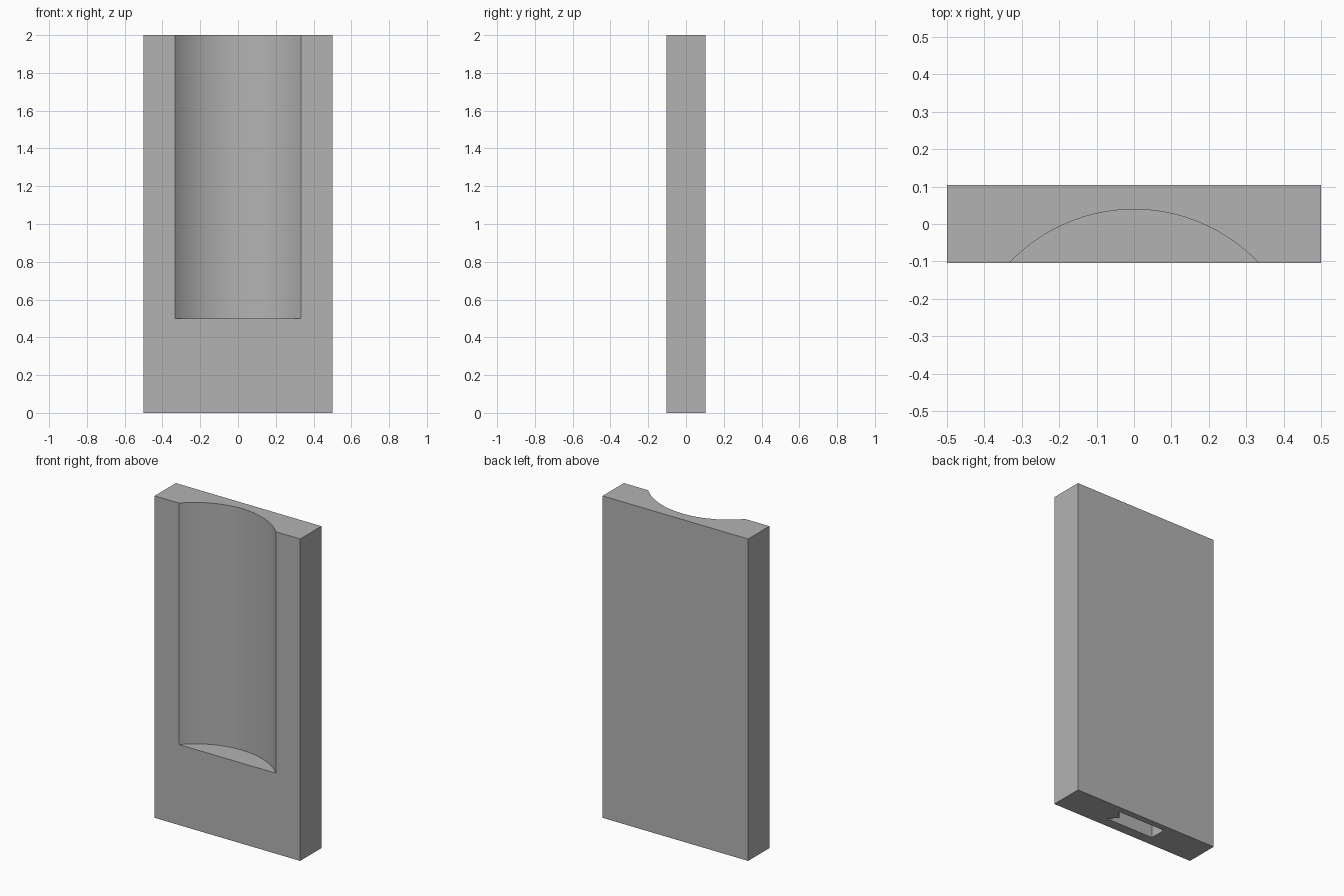
import bpy, bmesh, math

if "Cube" in bpy.data.objects:
    bpy.data.objects.remove(bpy.data.objects["Cube"])

W, D, H = 0.5, 0.104, 2.0          # half width, half depth, height


def prism(name, outline, z0, z1):
    """Extrude a plan outline (x, y) from z0 up to z1."""
    bm = bmesh.new()
    face = bm.faces.new([bm.verts.new((x, y, z0)) for x, y in outline])
    ext = bmesh.ops.extrude_face_region(bm, geom=[face])
    top = [g for g in ext["geom"] if isinstance(g, bmesh.types.BMVert)]
    bmesh.ops.translate(bm, verts=top, vec=(0, 0, z1 - z0))
    bmesh.ops.recalc_face_normals(bm, faces=bm.faces[:])
    mesh = bpy.data.meshes.new(name)
    bm.to_mesh(mesh)
    bm.free()
    obj = bpy.data.objects.new(name, mesh)
    bpy.context.collection.objects.link(obj)
    return obj


grey = bpy.data.materials.new("grey")
grey.diffuse_color = (0.45, 0.45, 0.45, 1)
grey.use_nodes = True
grey.node_tree.nodes["Principled BSDF"].inputs["Base Color"].default_value = grey.diffuse_color

# Solid slab
slab = prism("slab", [(-W, -D), (W, -D), (W, D), (-W, D)], 0, H)
slab.data.materials.append(grey)

# Rounded trough in the front, open at the top
half, sag = 0.333, 0.143
radius = (half ** 2 + sag ** 2) / (2 * sag)
centre_y = -D + sag - radius
span = math.asin(half / radius)
steps = 32
arc = []
for i in range(steps + 1):
    a = span - 2 * span * i / steps
    arc.append((radius * math.sin(a), centre_y + radius * math.cos(a)))
trough = prism("trough_cutter", [(-half, -D - 0.2), (half, -D - 0.2)] + arc, 0.5, H + 0.1)

# Blind slot in the underside, with a notched end
slot = prism("slot_cutter", [(-0.165, -0.04), (0.165, -0.04), (0.118, 0.012),
                             (0.165, 0.064), (-0.165, 0.064)], -0.1, 0.25)

for cutter in (trough, slot):
    cutter.data.materials.append(grey)
    cutter.hide_render = True
    mod = slab.modifiers.new(cutter.name, "BOOLEAN")
    mod.operation = "DIFFERENCE"
    mod.solver = "EXACT"
    mod.object = cutter
    bpy.context.view_layer.objects.active = slab
    slab.select_set(True)
    bpy.ops.object.modifier_apply(modifier=mod.name)
    bpy.data.objects.remove(cutter)

bpy.ops.object.select_all(action="DESELECT")
slab.select_set(True)
bpy.context.view_layer.objects.active = slab
bpy.ops.object.shade_smooth_by_angle(angle=math.radians(30))
